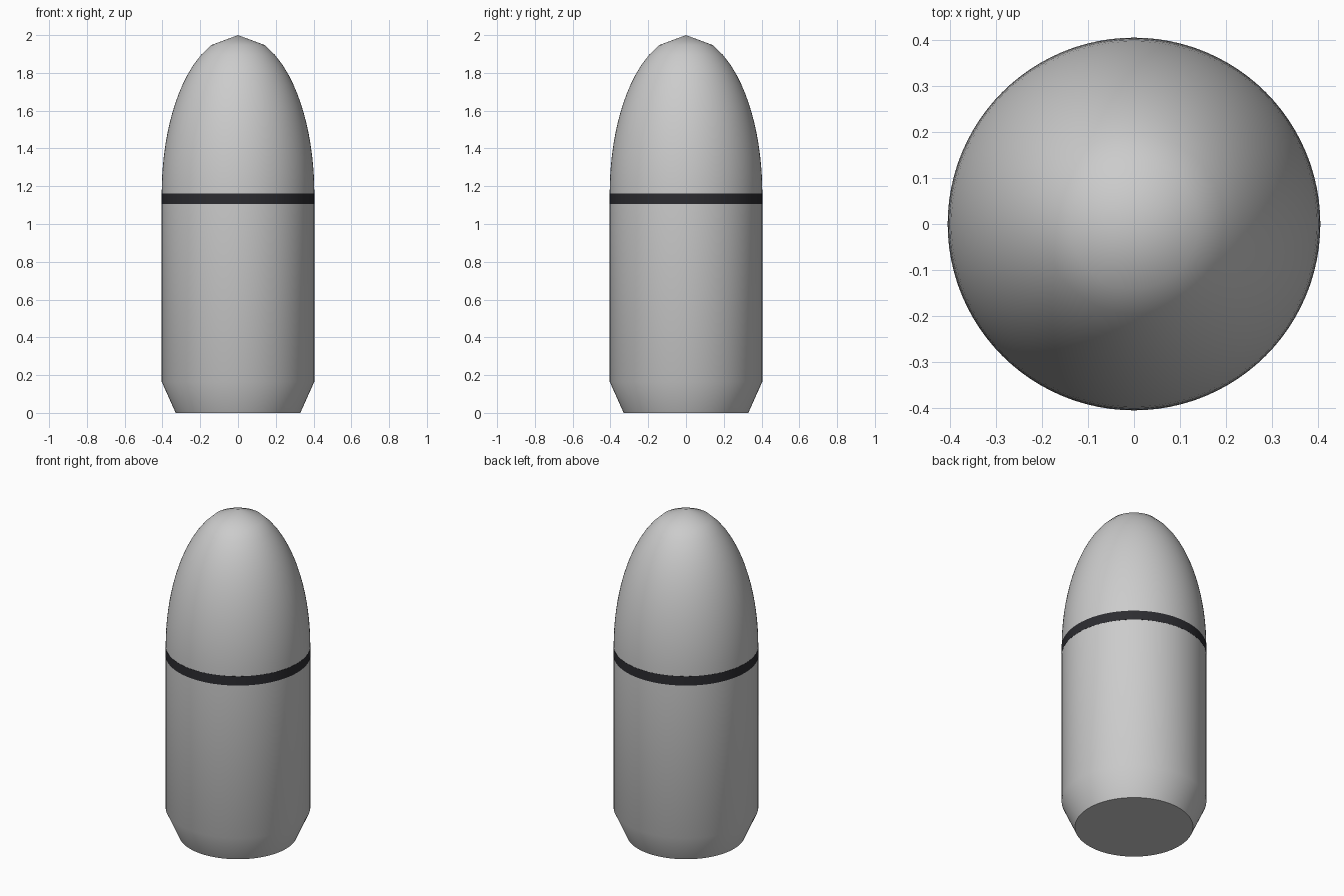
import bpy, bmesh, math

if "Cube" in bpy.data.objects:
    bpy.data.objects.remove(bpy.data.objects["Cube"])

SEGMENTS = 96


def lathe(name, profile, cap_bottom=False):
    """Spin a (radius, height) profile around z; radius 0 becomes a pole."""
    bm = bmesh.new()
    rings = []
    for r, z in profile:
        if r == 0:
            rings.append([bm.verts.new((0, 0, z))] * SEGMENTS)
        else:
            angles = [math.tau * i / SEGMENTS for i in range(SEGMENTS)]
            rings.append([bm.verts.new((r * math.cos(a), r * math.sin(a), z)) for a in angles])
    for low, high in zip(rings, rings[1:]):
        for i in range(SEGMENTS):
            j = (i + 1) % SEGMENTS
            quad = [low[i], low[j], high[j], high[i]]
            bm.faces.new(list(dict.fromkeys(quad)))
    if cap_bottom:
        bm.faces.new(rings[0][::-1])
    mesh = bpy.data.meshes.new(name)
    bm.to_mesh(mesh)
    bm.free()
    obj = bpy.data.objects.new(name, mesh)
    bpy.context.collection.objects.link(obj)
    bpy.ops.object.select_all(action='DESELECT')
    obj.select_set(True)
    bpy.context.view_layer.objects.active = obj
    bpy.ops.object.shade_smooth_by_angle(angle=math.radians(35))
    return obj


R, BASE_TOP, BAND_LOW, SHOULDER, TOP = 0.404, 0.165, 1.105, 1.162, 2.0

# Casing: tapered foot, straight wall, elliptical nose in equal height steps
STEPS = 16
nose = [(R * math.sqrt(1 - (k / STEPS) ** 2), SHOULDER + (TOP - SHOULDER) * k / STEPS)
        for k in range(STEPS + 1)]
lathe("shell_body", [(0.33, 0), (R, BASE_TOP), (R, BAND_LOW)] + nose, cap_bottom=True)

# Dark band around the shoulder
band = lathe("dark_band", [(R - 0.01, BAND_LOW), (R + 0.001, BAND_LOW),
                           (R + 0.001, SHOULDER), (R - 0.01, SHOULDER)])
dark = bpy.data.materials.new("dark_band")
dark.diffuse_color = (0.025, 0.025, 0.03, 1)
dark.use_nodes = True
dark.node_tree.nodes["Principled BSDF"].inputs["Base Color"].default_value = dark.diffuse_color
band.data.materials.append(dark)
